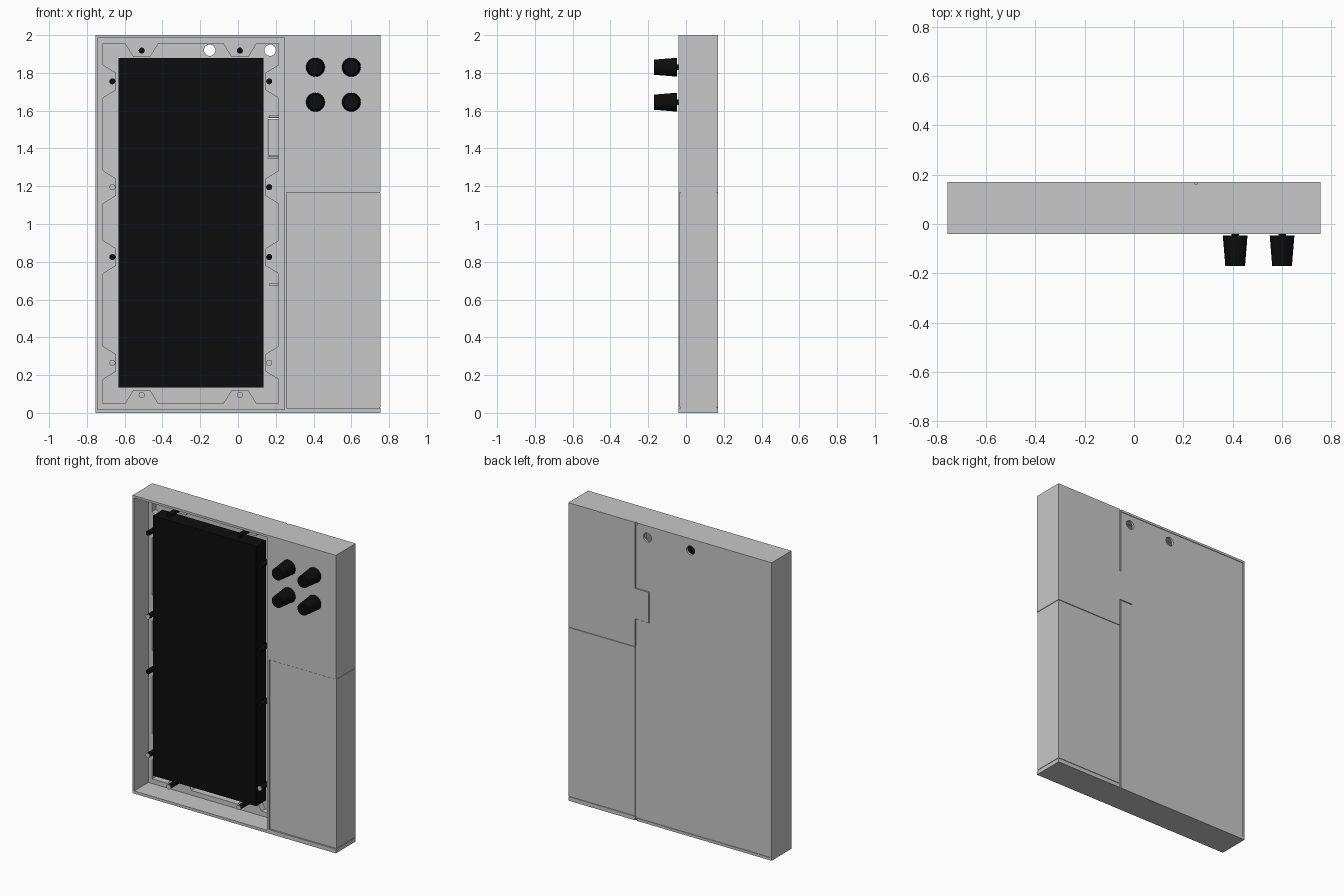
import bpy, bmesh, math
from mathutils import Matrix, Vector

if "Cube" in bpy.data.objects:
    bpy.data.objects.remove(bpy.data.objects["Cube"])


def material(name, value, rough):
    m = bpy.data.materials.new(name)
    m.use_nodes = True
    colour = (value, value, value, 1)
    m.diffuse_color = colour
    node = m.node_tree.nodes["Principled BSDF"]
    node.inputs["Base Color"].default_value = colour
    node.inputs["Roughness"].default_value = rough
    return m


GREY = material("light grey plastic", 0.58, 0.6)
BLACK = material("black plastic", 0.004, 0.6)


def finish(name, bm, mat):
    bmesh.ops.recalc_face_normals(bm, faces=bm.faces)
    mesh = bpy.data.meshes.new(name)
    bm.to_mesh(mesh)
    bm.free()
    mesh.materials.append(mat)
    ob = bpy.data.objects.new(name, mesh)
    bpy.context.collection.objects.link(ob)
    return ob


def prism(name, points, y0, y1, mat=GREY):
    """Extrude an (x, z) outline from y0 to y1."""
    bm = bmesh.new()
    face = bm.faces.new([bm.verts.new((x, y0, z)) for x, z in points])
    new = bmesh.ops.extrude_face_region(bm, geom=[face])["geom"]
    verts = [v for v in new if isinstance(v, bmesh.types.BMVert)]
    bmesh.ops.translate(bm, verts=verts, vec=(0, y1 - y0, 0))
    return finish(name, bm, mat)


def box(name, x0, x1, y0, y1, z0, z1, mat=GREY):
    return prism(name, [(x0, z0), (x1, z0), (x1, z1), (x0, z1)], y0, y1, mat)


def cone(name, x, z, y_back, y_front, r_back, r_front, mat, sides=32):
    bm = bmesh.new()
    turn = Matrix.Translation((x, (y_back + y_front) / 2, z)) @ Matrix.Rotation(math.pi / 2, 4, "X")
    bmesh.ops.create_cone(bm, cap_ends=True, segments=sides, radius1=r_back,
                          radius2=r_front, depth=y_back - y_front, matrix=turn)
    return finish(name, bm, mat)


FRONT, BACK, SIDE = -0.04, 0.17, 0.755
DIV = 0.245          # division between display bay and side module
SPLIT = 1.165        # seam across the side module
FLOOR, FRAME = 0.15, 0.11

# Display bay walls
box("bay_outer_wall", -SIDE, -SIDE + 0.012, FRONT, BACK, 0, 2)
box("bay_top_wall", -SIDE + 0.012, DIV, FRONT, BACK, 1.985, 2)
box("bay_bottom_wall", -SIDE + 0.012, DIV, FRONT, BACK, 0, 0.018)
box("bay_inner_wall", DIV, DIV + 0.013, FRONT, BACK - 0.008, 0, 2)

# Back panel, notched for the module's latch, with two through holes
L, R = -SIDE + 0.012, DIV
back = prism("back_panel", [(L, 0.018), (R, 0.018), (R, 1.35), (0.155, 1.35),
                            (0.155, 1.56), (R, 1.56), (R, 1.985), (L, 1.985)],
             FLOOR, BACK - 0.004)
for x in (-0.15, 0.17):
    cutter = cone("hole_cutter", x, 1.92, 0.3, 0.05, 0.03, 0.03, GREY)
    cutter.hide_render = True
    mod = back.modifiers.new("hole", "BOOLEAN")
    mod.object, mod.solver = cutter, "EXACT"
    bpy.context.view_layer.objects.active = back
    bpy.ops.object.modifier_apply(modifier=mod.name)
    bpy.data.objects.remove(cutter)

# Side module: upper control block with latch, lower slightly recessed cover
box("control_block", DIV + 0.013, SIDE, FRONT, BACK, SPLIT + 0.002, 2)
box("latch_tab", 0.158, DIV + 0.013, FLOOR - 0.005, BACK, 1.353, 1.557)
box("lower_cover", DIV + 0.016, SIDE, FRONT + 0.006, BACK, 0.03, SPLIT - 0.002)
box("lower_lip", DIV + 0.013, SIDE, FRONT, BACK, 0, 0.027)
box("lower_core", DIV + 0.013, SIDE - 0.004, FRONT + 0.012, BACK - 0.006, 0.02, SPLIT + 0.01)

# Mounting frame: a thin rim with tapered tabs around the bay
x0, x1, z0, z1 = -0.715, 0.215, 0.05, 1.955
box("frame_left", L, x0, FRAME, FLOOR, 0.018, 1.985)
box("frame_right", x1, R, FRAME, FLOOR, 0.018, 1.985)
box("frame_top", x0, x1, FRAME, FLOOR, z1, 1.985)
box("frame_bottom", x0, x1, FRAME, FLOOR, 0.018, z0)


def tab(centre, inward):
    """Tapered tab on the rim, growing in the inward (x, z) direction."""
    c, d = Vector(centre), Vector(inward)
    s = Vector((-d.y, d.x))
    pts = [c - s * 0.088, c + s * 0.088, c + s * 0.045 + d * 0.07, c - s * 0.045 + d * 0.07]
    prism("frame_tab", [tuple(p) for p in pts], FRAME, FLOOR)


def peg(x, z, capped):
    cone("mounting_peg", x, z, FRAME, -0.005, 0.016, 0.016, BLACK, 16)
    if capped:
        cone("peg_cap", x, z, -0.005, -0.009, 0.016, 0.016, GREY, 16)


for z in (1.755, 1.195, 0.825, 0.265):
    tab((x0, z), (1, 0))
    tab((x1, z), (-1, 0))
    peg(-0.665, z, z in (1.195, 0.265))
    peg(0.165, z, z == 0.265)
for x in (-0.51, 0.01):
    tab((x, z1), (0, -1))
    tab((x, z0), (0, 1))
    peg(x, 1.918, False)
    peg(x, 0.095, True)

# Small ribs beside the inner wall
for z in (1.57, 1.36, 0.68):
    box("side_rib", 0.165, x1, FRAME + 0.01, FLOOR, z - 0.006, z + 0.006)

# Display slab
box("display", -0.633, 0.135, 0.0, 0.105, 0.135, 1.88, BLACK)

# Knobs
for x in (0.41, 0.6):
    for z in (1.83, 1.645):
        knob = cone("knob", x, z, -0.047, -0.17, 0.05, 0.04, BLACK)
        cone("knob_shaft", x, z, FRONT, -0.047, 0.015, 0.015, BLACK, 16)
        bpy.ops.object.select_all(action="DESELECT")
        knob.select_set(True)
        bpy.context.view_layer.objects.active = knob
        bpy.ops.object.shade_smooth_by_angle(angle=math.radians(35))
